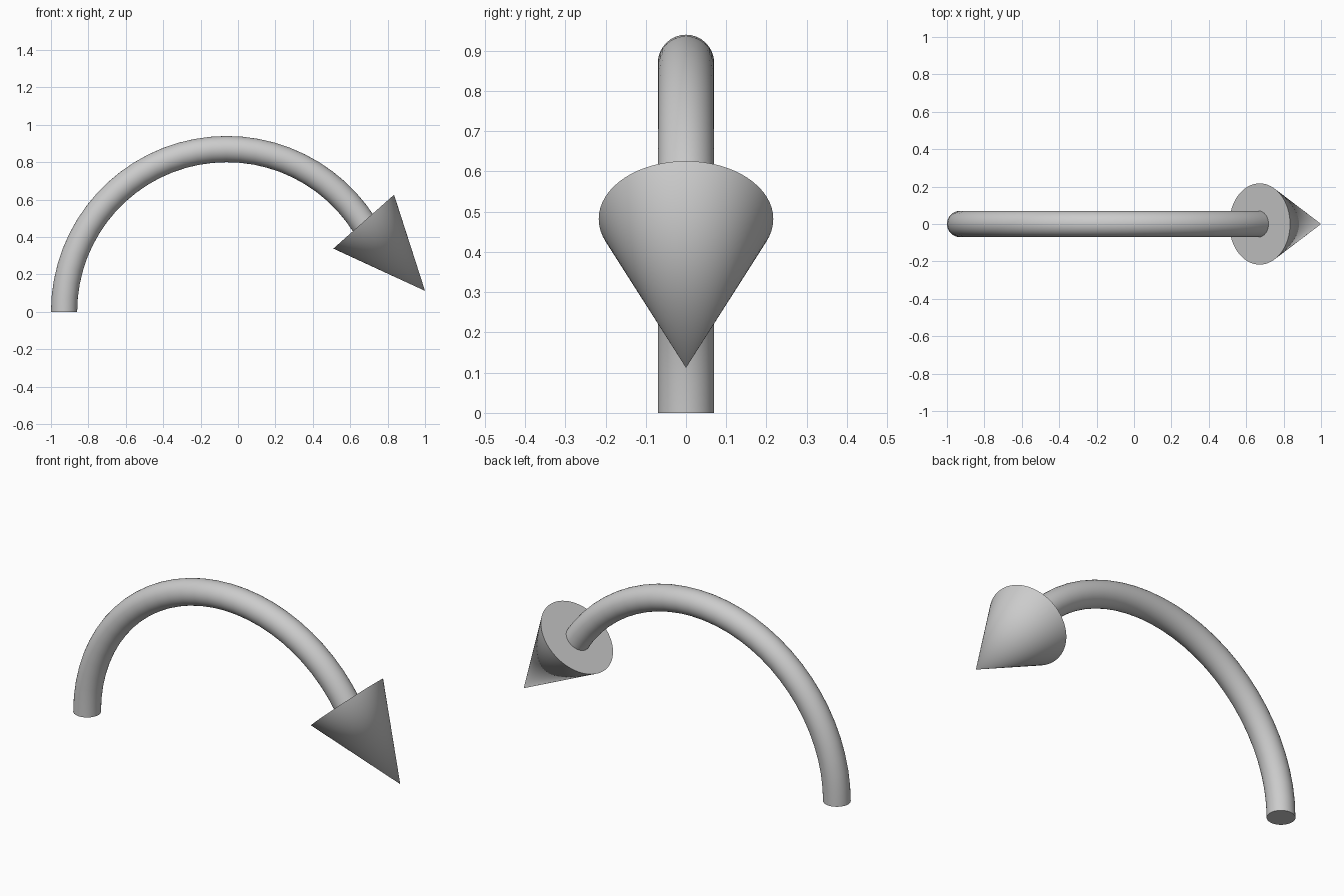
import bpy
import bmesh
from math import cos, sin, radians
from mathutils import Matrix, Vector

cube = bpy.data.objects.get("Cube")
if cube:
    bpy.data.objects.remove(cube)

# One plain grey for everything
grey = bpy.data.materials.new("light_grey")
grey.use_nodes = True
colour = (0.6, 0.6, 0.6, 1)
grey.diffuse_color = colour
grey.node_tree.nodes["Principled BSDF"].inputs["Base Color"].default_value = colour


def finish(name, bm):
    """Turn a bmesh into a smooth-shaded object with sharp rims."""
    bmesh.ops.recalc_face_normals(bm, faces=bm.faces)
    mesh = bpy.data.meshes.new(name)
    bm.to_mesh(mesh)
    bm.free()
    mesh.materials.append(grey)
    obj = bpy.data.objects.new(name, mesh)
    bpy.context.collection.objects.link(obj)
    bpy.ops.object.select_all(action='DESELECT')
    obj.select_set(True)
    bpy.context.view_layer.objects.active = obj
    bpy.ops.object.shade_smooth_by_angle(angle=radians(40))
    return obj


# Curved shaft: a disc swept along an arc, closed at both ends
centre = Vector((-0.06, 0, 0))
arc_radius, tube_radius = 0.87, 0.07
sweep = radians(180 - 32)
bm = bmesh.new()
disc = bmesh.ops.create_circle(bm, cap_ends=True, segments=32, radius=tube_radius,
                               matrix=Matrix.Translation((-0.93, 0, 0)))
start_cap = bm.faces[:]
rim = [e for e in bm.edges]
end = bmesh.ops.spin(bm, geom=rim, cent=centre, axis=(0, 1, 0),
                     angle=sweep, steps=28, use_duplicate=False)
end_edges = [e for e in end["geom_last"] if isinstance(e, bmesh.types.BMEdge)]
bmesh.ops.contextual_create(bm, geom=end_edges)
finish("arrow_shaft", bm)

# Cone head, pointing down and outward from the end of the shaft
base = Vector((0.672, 0, 0.482))
tip = Vector((1.0, 0, 0.112))
axis = tip - base
turn = axis.to_track_quat('Z', 'Y').to_matrix().to_4x4()
bm = bmesh.new()
bmesh.ops.create_cone(bm, cap_ends=True, segments=64, radius1=0.217, radius2=0,
                      depth=axis.length,
                      matrix=Matrix.Translation((base + tip) / 2) @ turn)
bmesh.ops.remove_doubles(bm, verts=bm.verts, dist=0.0001)
finish("arrow_head", bm)
